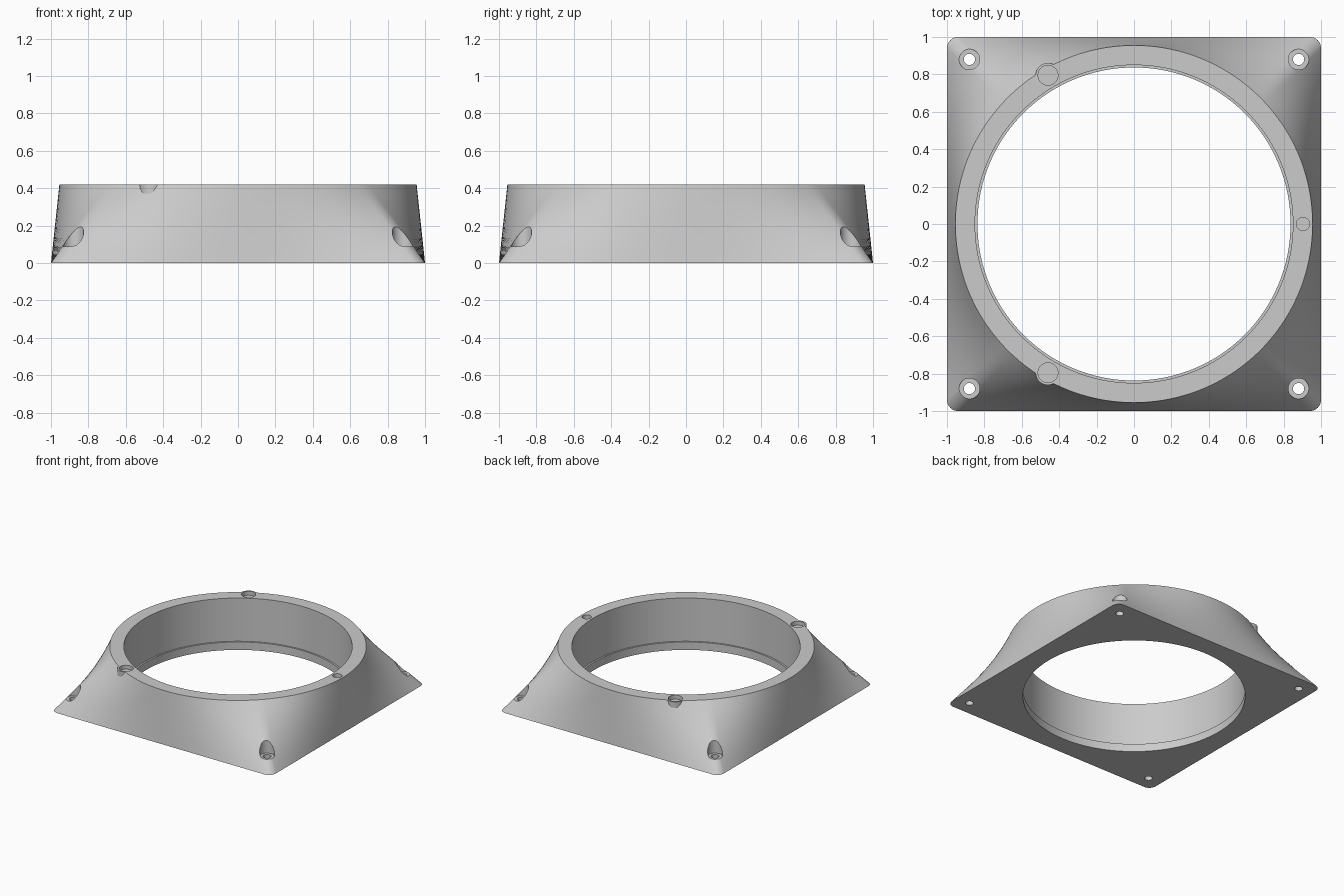
import bpy
import bmesh
from math import cos, sin, pi

old = bpy.data.objects.get("Cube")
if old:
    bpy.data.objects.remove(old, do_unlink=True)

HEIGHT = 0.42
CORNER = 0.06      # corner radius of the square base
TOP_R = 0.955      # outer radius of the round top
BORE_R, LIP_R, LIP_Z = 0.85, 0.837, 0.065

grey = bpy.data.materials.new("plain grey")
grey.use_nodes = True
colour = (0.6, 0.6, 0.6, 1)
grey.diffuse_color = colour
grey.node_tree.nodes["Principled BSDF"].inputs["Base Color"].default_value = colour


def make_object(name, bm):
    bmesh.ops.recalc_face_normals(bm, faces=bm.faces[:])
    mesh = bpy.data.meshes.new(name)
    bm.to_mesh(mesh)
    bm.free()
    mesh.materials.append(grey)
    obj = bpy.data.objects.new(name, mesh)
    bpy.context.collection.objects.link(obj)
    return obj


def cylinder(name, x, y, radius, z0, z1):
    bm = bmesh.new()
    bmesh.ops.create_cone(bm, cap_ends=True, segments=40, radius1=radius,
                          radius2=radius, depth=z1 - z0)
    bmesh.ops.translate(bm, verts=bm.verts[:], vec=(x, y, (z0 + z1) / 2))
    return make_object(name, bm)


def combine(target, tool, operation):
    mod = target.modifiers.new(tool.name, "BOOLEAN")
    mod.operation, mod.solver, mod.object = operation, "EXACT", tool
    bpy.context.view_layer.objects.active = target
    bpy.ops.object.modifier_apply(modifier=mod.name)
    bpy.data.objects.remove(tool, do_unlink=True)


def base_outline():
    """Rounded square points, each with the matching angle on the circle."""
    flat, arc = 2 * (1 - CORNER), CORNER * pi / 2
    sides, bends = 40, 8
    points = []
    for q in range(4):
        turn = q * pi / 2
        quarter = [(1, -flat / 2 + flat * i / sides, flat * i / sides)
                   for i in range(sides)]
        for i in range(bends):
            a = pi / 2 * i / bends
            quarter.append((flat / 2 + CORNER * cos(a), flat / 2 + CORNER * sin(a),
                            flat + arc * i / bends))
        for x, y, s in quarter:
            angle = turn + pi / 2 * (s - flat / 2) / (flat + arc)
            points.append((x * cos(turn) - y * sin(turn),
                           x * sin(turn) + y * cos(turn), angle))
    return points


# Square-to-round body with a stepped bore
outline = base_outline()
bm = bmesh.new()
rings = []
STEPS = 8
for k in range(STEPS + 1):
    t = k / STEPS
    rings.append([bm.verts.new((x * (1 - t) + TOP_R * cos(a) * t,
                                y * (1 - t) + TOP_R * sin(a) * t, HEIGHT * t))
                  for x, y, a in outline])
for r, z in ((BORE_R, HEIGHT), (BORE_R, LIP_Z), (LIP_R, LIP_Z), (LIP_R, 0)):
    rings.append([bm.verts.new((r * cos(a), r * sin(a), z)) for x, y, a in outline])
n = len(outline)
for k, ring in enumerate(rings):
    above = rings[(k + 1) % len(rings)]
    for i in range(n):
        j = (i + 1) % n
        bm.faces.new((ring[i], ring[j], above[j], above[i]))
body = make_object("adapter_body", bm)

# Two blind pockets in small bosses on the rim
for side in (-1, 1):
    x, y = -0.46, side * 0.795
    combine(body, cylinder("rim_boss", x, y, 0.066, 0.372, HEIGHT), "UNION")
    combine(body, cylinder("rim_pocket", x, y, 0.053, 0.388, 0.5), "DIFFERENCE")

# Smaller blind pocket on the left of the rim
combine(body, cylinder("small_pocket", 0.903, 0, 0.035, 0.388, 0.5), "DIFFERENCE")

# Counterbored screw holes in the corners
for x in (-0.88, 0.88):
    for y in (-0.88, 0.88):
        combine(body, cylinder("screw_recess", x, y, 0.055, 0.088, 0.5), "DIFFERENCE")
        combine(body, cylinder("screw_hole", x, y, 0.03, -0.1, 0.3), "DIFFERENCE")

bpy.ops.object.select_all(action="DESELECT")
body.select_set(True)
bpy.context.view_layer.objects.active = body
bpy.ops.object.shade_smooth_by_angle(angle=pi / 6)
